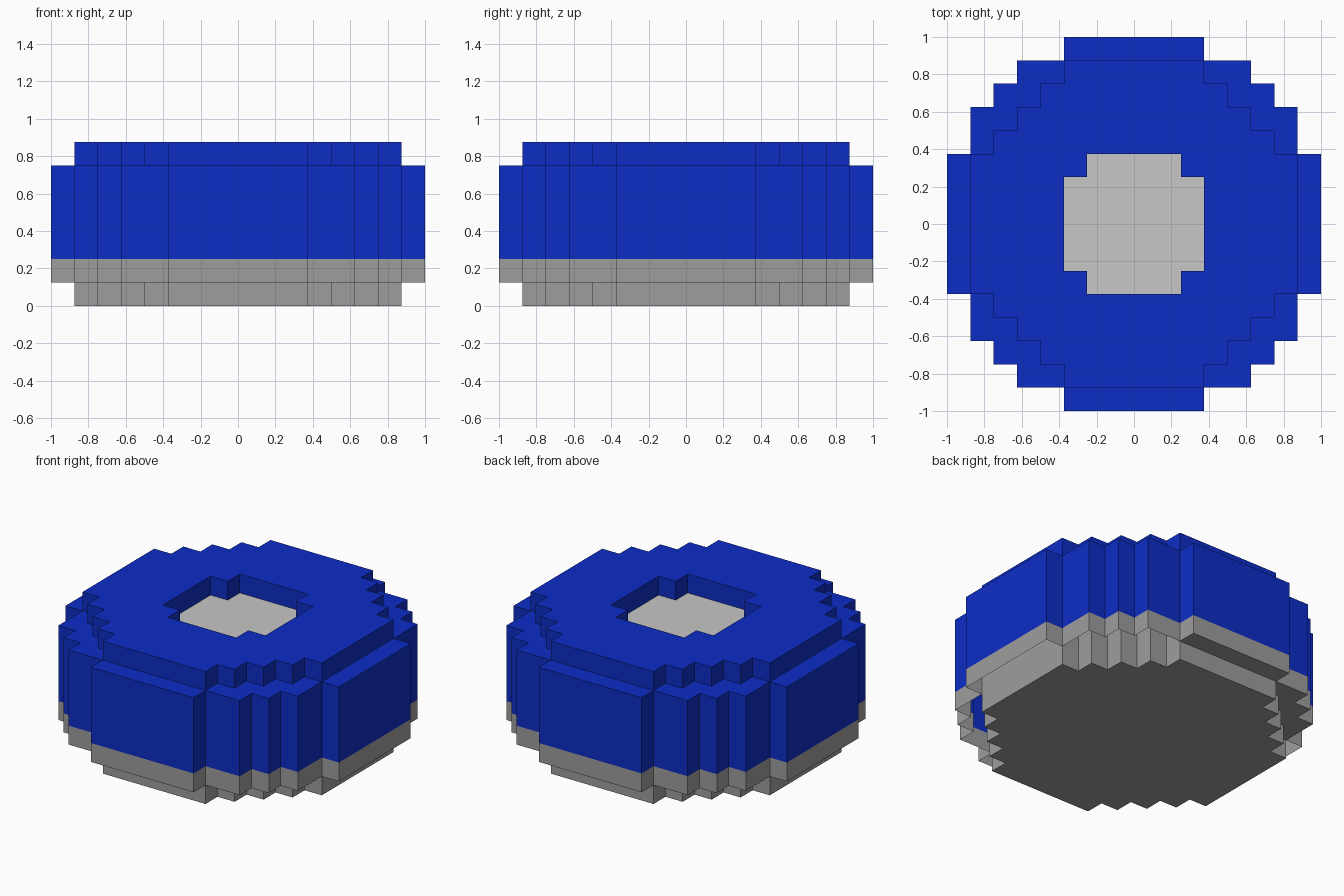
import bpy
import bmesh

cube = bpy.data.objects.get("Cube")
if cube:
    bpy.data.objects.remove(cube, do_unlink=True)

U = 0.125  # one block


def material(name, rgb):
    """Flat material from 0-255 sRGB."""
    lin = [(c / 255 / 12.92) if c <= 10 else ((c / 255 + 0.055) / 1.055) ** 2.4 for c in rgb]
    m = bpy.data.materials.new(name)
    m.use_nodes = True
    m.diffuse_color = (*lin, 1)
    m.node_tree.nodes["Principled BSDF"].inputs["Base Color"].default_value = (*lin, 1)
    return m


BLUE = material("blue", (13, 45, 198))
GREY = material("mid grey", (158, 158, 158))
PALE = material("pale grey", (199, 199, 199))

# Stepped discs: corners of one quadrant as (half width, up to y), in blocks
WIDE = [(8, 3), (7, 5), (6, 6), (5, 7), (3, 8)]
NARROW = [(7, 3), (6, 4), (5, 5), (4, 6), (3, 7)]
WELL = [(3, 2), (2, 3)]


def outline(steps):
    """Full stepped outline, counter-clockwise, mirrored from one quadrant."""
    quad = []
    for i, (x, y) in enumerate(steps):
        quad.append((x, y))
        if i + 1 < len(steps):
            quad.append((steps[i + 1][0], y))
    left = [(-x, y) for x, y in reversed(quad)]
    top = quad + left
    return top + [(-x, -y) for x, y in top]


def slab(name, steps, z0, z1, mat, hole=None, caps=(True, True)):
    """Stepped slab between two heights, with an optional well through it."""
    bm = bmesh.new()
    loops = [outline(steps)] + ([outline(hole)] if hole else [])
    rims = {z0: [], z1: []}
    for k, pts in enumerate(loops):
        rings = [[bm.verts.new((x * U, y * U, z * U)) for x, y in pts] for z in (z0, z1)]
        n = len(pts)
        for i in range(n):
            j = (i + 1) % n
            quad = [rings[0][i], rings[0][j], rings[1][j], rings[1][i]]
            bm.faces.new(quad if k == 0 else quad[::-1])
        for z, ring in zip((z0, z1), rings):
            rims[z].append(ring)
    for z, sign, on in ((z0, -1, caps[0]), (z1, 1, caps[1])):
        if not on:
            continue
        if not hole:
            ring = rims[z][0]
            bm.faces.new(ring if sign > 0 else ring[::-1])
        else:
            edges = [bm.edges.get((r[i], r[(i + 1) % len(r)])) for r in rims[z] for i in range(len(r))]
            bmesh.ops.triangle_fill(bm, edges=edges, use_beauty=True, normal=(0, 0, sign))
    bmesh.ops.recalc_face_normals(bm, faces=bm.faces)
    mesh = bpy.data.meshes.new(name)
    bm.to_mesh(mesh)
    bm.free()
    mesh.materials.append(mat)
    obj = bpy.data.objects.new(name, mesh)
    bpy.context.collection.objects.link(obj)
    return obj


# Grey base: narrow foot, then a wide band
slab("base_foot", NARROW, 0, 1, GREY, caps=(True, False))
slab("base_band", WIDE, 1, 2, GREY, hole=NARROW, caps=(True, False))

# Blue body with an open centre, topped by a narrower ring
slab("body_wall", WIDE, 2, 6, BLUE, hole=WELL, caps=(False, True))
slab("top_ring", NARROW, 6, 7, BLUE, hole=WELL, caps=(False, True))

# Pale plate at the bottom of the well
slab("centre_plate", WELL, 5.95, 6, PALE)
